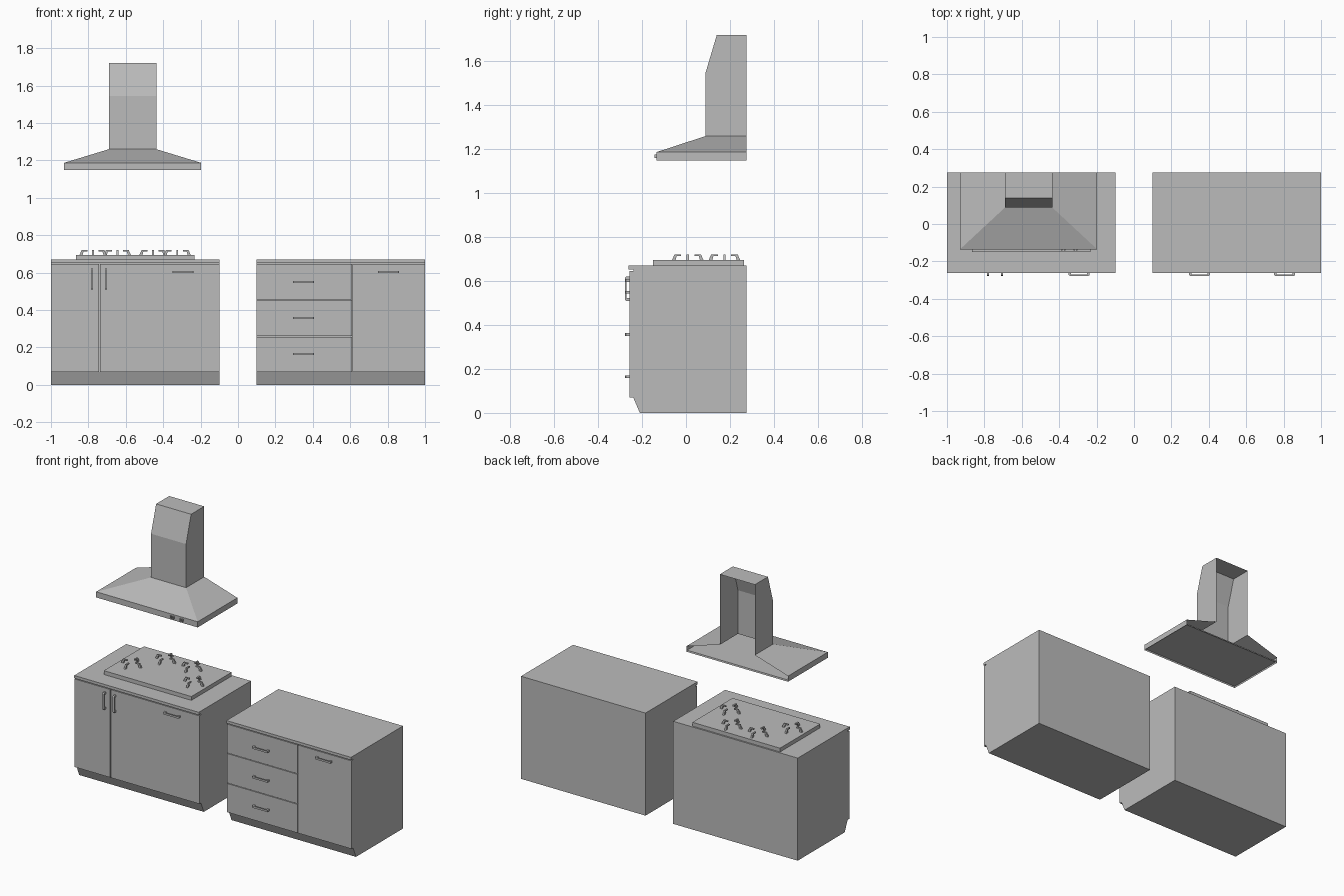
import bpy, bmesh, math
from mathutils import Matrix

if "Cube" in bpy.data.objects:
    bpy.data.objects.remove(bpy.data.objects["Cube"])

grey = bpy.data.materials.new("plain grey")
grey.use_nodes = True
GREY = (0.5, 0.5, 0.5, 1)
grey.diffuse_color = GREY
grey.node_tree.nodes["Principled BSDF"].inputs["Base Color"].default_value = GREY


def finish(name, bm, recalc=True):
    if recalc:
        bmesh.ops.recalc_face_normals(bm, faces=bm.faces)
    mesh = bpy.data.meshes.new(name)
    bm.to_mesh(mesh)
    bm.free()
    mesh.materials.append(grey)
    ob = bpy.data.objects.new(name, mesh)
    bpy.context.collection.objects.link(ob)
    return ob


def add_box(bm, x, y, z):
    size = [b - a for a, b in (x, y, z)]
    mid = [(a + b) / 2 for a, b in (x, y, z)]
    bmesh.ops.create_cube(bm, size=1, matrix=Matrix.Translation(mid) @ Matrix.Diagonal((*size, 1)))


def box(name, x, y, z):
    bm = bmesh.new()
    add_box(bm, x, y, z)
    return finish(name, bm)


def add_prism(bm, outline, depth, place):
    """Extrude a flat outline along its third axis, centred, then place it."""
    face = bm.faces.new([bm.verts.new((u, v, -depth / 2)) for u, v in outline])
    ext = bmesh.ops.extrude_face_region(bm, geom=[face])["geom"]
    top = [v for v in ext if isinstance(v, bmesh.types.BMVert)]
    bmesh.ops.translate(bm, verts=top, vec=(0, 0, depth))
    bmesh.ops.transform(bm, matrix=place, verts=list(face.verts) + top)


# maps outline (u, v) to (y, z), depth to x
SIDEWAYS = Matrix(((0, 0, 1, 0), (1, 0, 0, 0), (0, 1, 0, 0), (0, 0, 0, 1)))
BACK, FRONT, DOOR = 0.275, -0.24, -0.257


def cabinet(side, x0, x1):
    bm = bmesh.new()
    add_prism(bm, [(BACK, 0), (-0.21, 0), (FRONT, 0.07), (FRONT, 0.652), (BACK, 0.652)],
              x1 - x0, Matrix.Translation(((x0 + x1) / 2, 0, 0)) @ SIDEWAYS)
    finish(side + "_cabinet_body", bm)
    box(side + "_worktop", (x0, x1), (-0.262, BACK), (0.652, 0.67))


def handle(name, x, z, upright=False):
    """Bar on two posts, tapered at its ends."""
    h, t, out = 0.056, 0.006, 0.02
    outline = [(-h, 0), (-h, out - 0.004), (-h + 0.006, out), (h - 0.006, out), (h, out - 0.004),
               (h, 0), (h - 0.013, 0), (h - 0.013, out - 0.007),
               (-h + 0.013, out - 0.007), (-h + 0.013, 0)]
    bm = bmesh.new()
    turn = Matrix.Rotation(math.pi / 2, 4, 'X')
    if upright:
        turn = Matrix.Rotation(math.pi / 2, 4, 'Y') @ turn
    add_prism(bm, outline, 2 * t, Matrix.Translation((x, DOOR, z)) @ turn @ Matrix.Rotation(math.pi / 2, 4, 'X'))
    finish(name, bm)


# cabinets with doors and drawers
cabinet("right", -1, -0.1)
cabinet("left", 0.1, 1)
panels = {
    "narrow_door": ((-1, -0.744), (0.07, 0.645)),
    "wide_door": ((-0.739, -0.1), (0.07, 0.645)),
    "lower_drawer": ((0.1, 0.609), (0.07, 0.257)),
    "middle_drawer": ((0.1, 0.609), (0.261, 0.453)),
    "upper_drawer": ((0.1, 0.609), (0.457, 0.645)),
    "side_door": ((0.613, 1), (0.07, 0.645)),
}
for name, (x, z) in panels.items():
    box(name, x, (DOOR, FRONT), z)

# handles
handle("narrow_door_handle", -0.78, 0.565, True)
handle("wide_door_handle", -0.706, 0.565, True)
handle("oven_side_handle", -0.293, 0.603)
handle("side_door_handle", 0.805, 0.603)
for i, z in enumerate((0.165, 0.357, 0.55)):
    handle(f"drawer_handle_{i + 1}", 0.35, z)

# hob plate and pan supports, four prongs round each burner
box("hob_plate", (-0.865, -0.232), (-0.15, 0.265), (0.67, 0.695))
prong = [(0.045, 0.695), (0.06, 0.695), (0.072, 0.718), (0.072, 0.724),
         (0.028, 0.724), (0.028, 0.716), (0.054, 0.714)]
prong = [(0.056, 0.695), (0.072, 0.695), (0.06, 0.722), (0.03, 0.722), (0.03, 0.714), (0.05, 0.714)]
for i, (x, y) in enumerate([(-0.775, 0.008), (-0.645, 0.175), (-0.455, 0.175), (-0.325, 0.008)]):
    bm = bmesh.new()
    for k in range(4):
        add_prism(bm, prong, 0.01, Matrix.Translation((x, y, 0))
                  @ Matrix.Rotation(k * math.pi / 2, 4, 'Z') @ SIDEWAYS)
    finish(f"pan_support_{i + 1}", bm)


def open_ring(bm, x0, x1, y, z, y_back=BACK):
    """Three-sided run: back left, front left, front right, back right."""
    return [bm.verts.new(p) for p in ((x0, y_back, z), (x0, y, z), (x1, y, z), (x1, y_back, z))]


# hood shell, open at the back
bm = bmesh.new()
rings = [open_ring(bm, -0.93, -0.197, -0.135, 1.15), open_ring(bm, -0.93, -0.197, -0.135, 1.187),
         open_ring(bm, -0.69, -0.437, 0.088, 1.26), open_ring(bm, -0.69, -0.437, 0.088, 1.545),
         open_ring(bm, -0.69, -0.437, 0.14, 1.72)]
for a, b in zip(rings, rings[1:]):
    for k in range(3):
        bm.faces.new((a[k], a[k + 1], b[k + 1], b[k]))
bm.faces.new(rings[-1])
finish("hood_shell", bm)

# hood underside with a recessed filter panel
bm = bmesh.new()
base = bm.faces.new([bm.verts.new(p) for p in (
    (-0.93, -0.135, 1.15), (-0.93, BACK, 1.15), (-0.197, BACK, 1.15), (-0.197, -0.135, 1.15))])
bmesh.ops.inset_individual(bm, faces=[base], thickness=0.035)
bmesh.ops.inset_individual(bm, faces=[base], thickness=0.003, depth=-0.01)
finish("hood_filter", bm, recalc=False)

# hood buttons
for i, x in enumerate((-0.387, -0.37, -0.32, -0.305)):
    box(f"hood_button_{i + 1}", (x - 0.004, x + 0.004), (-0.143, -0.135), (1.16, 1.177))
